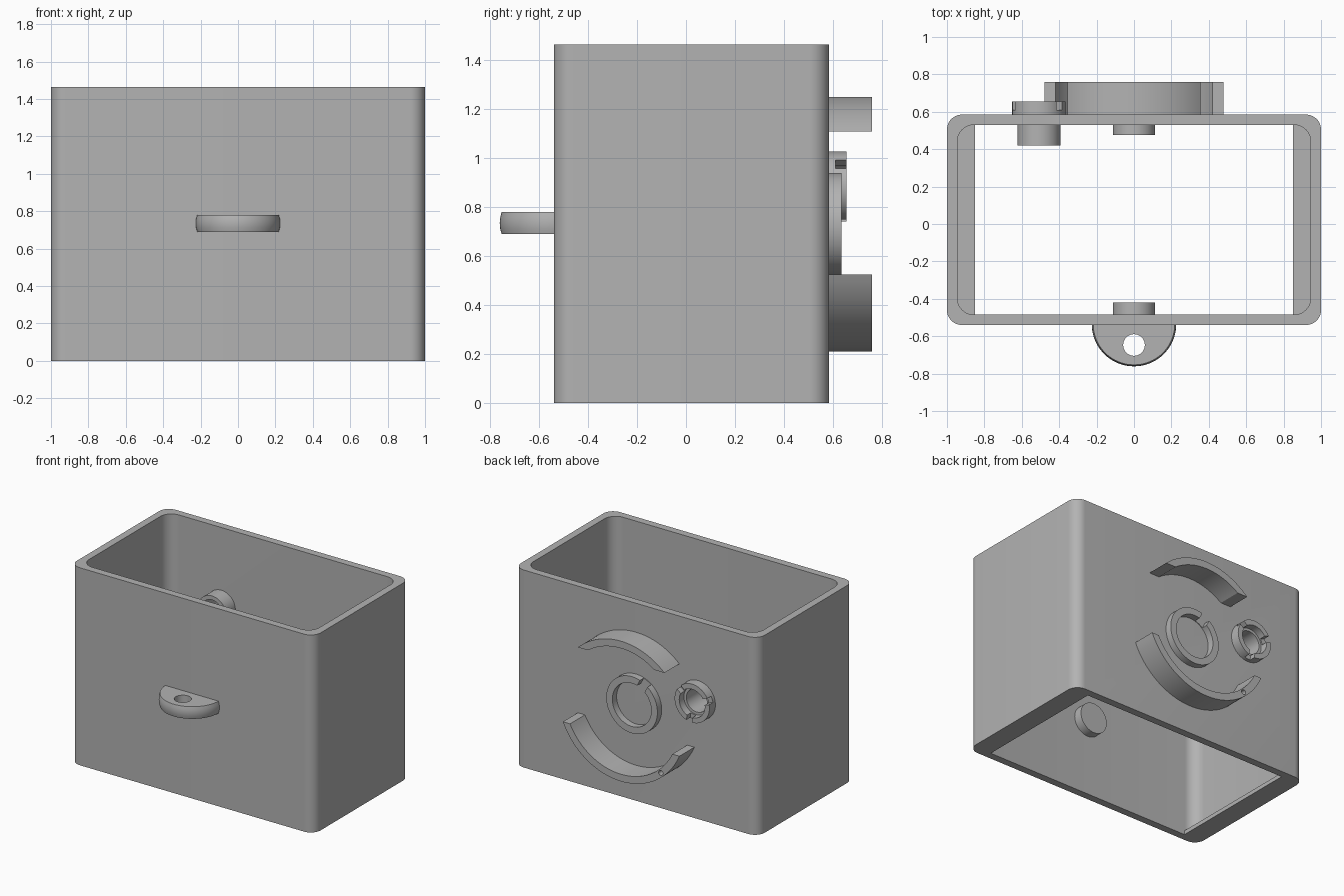
import bpy, bmesh, math
from mathutils import Vector

cube = bpy.data.objects.get("Cube")
if cube:
    bpy.data.objects.remove(cube, do_unlink=True)

grey = bpy.data.materials.new("plain grey")
grey.use_nodes = True
colour = (0.45, 0.45, 0.45, 1)
grey.diffuse_color = colour
grey.node_tree.nodes["Principled BSDF"].inputs["Base Color"].default_value = colour

HEIGHT, FRONT, BACK, WALL = 1.465, -0.54, 0.585, 0.055
MID = 0.73          # height of the ring and arc centre


def finish(name, bm):
    bmesh.ops.recalc_face_normals(bm, faces=bm.faces)
    mesh = bpy.data.meshes.new(name)
    bm.to_mesh(mesh)
    bm.free()
    mesh.materials.append(grey)
    obj = bpy.data.objects.new(name, mesh)
    bpy.context.collection.objects.link(obj)
    return obj


def prism(name, outline, direction):
    """Extrude a closed outline of 3D points."""
    bm = bmesh.new()
    face = bm.faces.new([bm.verts.new(p) for p in outline])
    made = bmesh.ops.extrude_face_region(bm, geom=[face])["geom"]
    verts = [v for v in made if isinstance(v, bmesh.types.BMVert)]
    bmesh.ops.translate(bm, verts=verts, vec=Vector(direction))
    return finish(name, bm)


def arc(radius, start, end, steps, centre=(0, 0)):
    angles = [math.radians(start + (end - start) * i / steps) for i in range(steps + 1)]
    return [(centre[0] + radius * math.cos(a), centre[1] + radius * math.sin(a)) for a in angles]


def rounded_rect(x, y0, y1, r, z):
    pts = []
    for i, (cx, cy) in enumerate([(x - r, y1 - r), (r - x, y1 - r), (r - x, y0 + r), (x - r, y0 + r)]):
        pts += arc(r, 90 * i, 90 * i + 90, 10, (cx, cy))
    return [(px, py, z) for px, py in pts]


def box(name, low, high):
    x0, y0, z0 = low
    x1, y1, z1 = high
    return prism(name, [(x0, y0, z0), (x1, y0, z0), (x1, y1, z0), (x0, y1, z0)], (0, 0, z1 - z0))


def rod(name, x, z, radius, y0, y1, steps=48):
    return prism(name, [(px, y0, pz) for px, pz in arc(radius, 0, 360, steps, (x, z))[:-1]], (0, y1 - y0, 0))


def lathe_y(name, profile, x, z, steps=64):
    """Revolve a closed (radius, y) profile about an axis along y."""
    bm = bmesh.new()
    rings = [[bm.verts.new((x + r * math.cos(a), y, z + r * math.sin(a))) for r, y in profile]
             for a in [2 * math.pi * i / steps for i in range(steps)]]
    for i in range(steps):
        a, b = rings[i], rings[(i + 1) % steps]
        for j in range(len(profile)):
            k = (j + 1) % len(profile)
            bm.faces.new((a[j], b[j], b[k], a[k]))
    return finish(name, bm)


def cut(obj, cutter):
    mod = obj.modifiers.new("cut", "BOOLEAN")
    mod.operation, mod.solver, mod.object = "DIFFERENCE", "EXACT", cutter
    bpy.context.view_layer.objects.active = obj
    bpy.ops.object.modifier_apply(modifier=mod.name)
    bpy.data.objects.remove(cutter, do_unlink=True)


def notch(obj, x, z, radius, angle, width, y0, y1):
    """Cut a radial slot through a ring wall."""
    a = math.radians(angle)
    out, side = Vector((math.cos(a), 0, math.sin(a))), Vector((-math.sin(a), 0, math.cos(a)))
    c = Vector((x, y0, z)) + out * radius
    pts = [c + out * s * 0.05 + side * t * width / 2 for s, t in [(-1, -1), (1, -1), (1, 1), (-1, 1)]]
    cut(obj, prism("slot_cutter", pts, (0, y1 - y0, 0)))


# Open rounded sleeve
sleeve = prism("sleeve", rounded_rect(1, FRONT, BACK, 0.08, 0), (0, 0, HEIGHT))
cut(sleeve, prism("sleeve_cutter", rounded_rect(1 - WALL, FRONT + WALL, BACK - WALL, 0.09, -0.1),
                  (0, 0, HEIGHT + 0.2)))
SX, SZ = -0.508, 0.885
cut(sleeve, rod("socket_cutter", SX, SZ, 0.1, 0.45, 0.7))
parts = [sleeve]

# Side ledges at the bottom opening
for side, name in [(-1, "right_ledge"), (1, "left_ledge")]:
    xs = sorted([side * 0.85, side * 0.97])
    parts.append(box(name, (xs[0], FRONT + 0.03, 0), (xs[1], BACK - 0.03, 0.03)))

# Front lug with a slightly bulged rim and a vertical hole
bm = bmesh.new()
rows = []
for z, r in [(0.69, 0.218), (0.712, 0.224), (0.735, 0.226), (0.758, 0.224), (0.78, 0.218)]:
    rows.append([bm.verts.new((x, y, z)) for x, y in arc(r, 180, 360, 40, (0, FRONT + 0.005))])
for low, high in zip(rows, rows[1:]):
    for i in range(40):
        bm.faces.new((low[i], low[i + 1], high[i + 1], high[i]))
bm.faces.new(rows[0])
bm.faces.new(rows[-1])
bm.faces.new([r[0] for r in rows] + [r[-1] for r in reversed(rows)])
lug = finish("front_lug", bm)
cut(lug, prism("lug_cutter", [(x, y, 0.6) for x, y in arc(0.058, 0, 360, 32, (0, -0.647))[:-1]], (0, 0, 0.3)))
parts.append(lug)

# Bosses inside the front and back walls
parts.append(rod("front_boss", 0, 0.56, 0.113, FRONT + 0.03, -0.42))
parts.append(rod("back_boss", 0, 0.56, 0.113, 0.475, BACK - 0.03))

# Large ring on the back with one slot
ring = lathe_y("large_ring", [(0.21, 0.57), (0.21, 0.635), (0.16, 0.635), (0.16, 0.57)], 0, MID)
notch(ring, 0, MID, 0.185, 118, 0.07, 0.59, 0.7)
parts.append(ring)

# Stepped socket running through the back wall
socket = lathe_y("socket", [(0.143, 0.57), (0.143, 0.655), (0.105, 0.655), (0.105, 0.6),
                            (0.085, 0.6), (0.085, 0.42), (0.115, 0.42), (0.115, 0.57)], SX, SZ)
for angle in (40, 280, 160):
    notch(socket, SX, SZ, 0.125, angle, 0.045, 0.61, 0.7)
parts.append(socket)


# Curved guards on the back, ended by level cuts
def guard(name, level, upper):
    inner, outer = 0.467, 0.52
    ai, ao = [math.degrees(math.asin(level / r)) for r in (inner, outer)]
    if upper:
        pts = arc(outer, ao, 180 - ao, 40) + arc(inner, 180 - ai, ai, 40)
    else:
        pts = arc(outer, ao, -180 - ao, 48) + arc(inner, -180 - ai, ai, 48)
    return prism(name, [(x, BACK - 0.01, MID + z) for x, z in pts], (0, 0.185, 0))


parts.append(guard("upper_guard", 0.38, True))
lower = guard("lower_guard", -0.205, False)
cut(lower, rod("pin_cutter", -0.325, MID - 0.37, 0.018, 0.6, 0.9, 20))
parts.append(lower)

# Smooth curves with crisp edges
bpy.ops.object.select_all(action="DESELECT")
for obj in parts:
    obj.select_set(True)
bpy.context.view_layer.objects.active = sleeve
bpy.ops.object.shade_smooth_by_angle(angle=math.radians(30))
